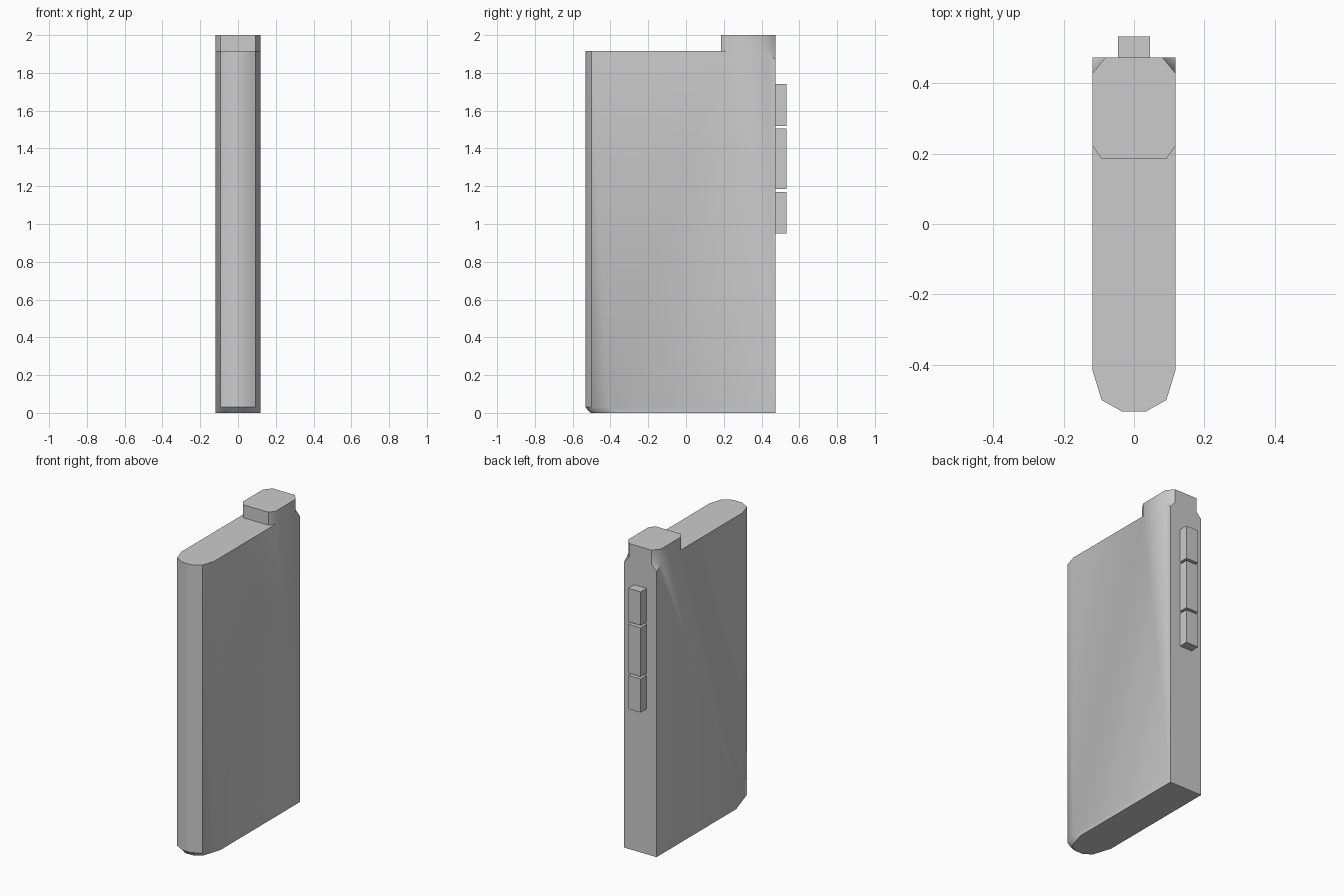
import bpy
import bmesh
from math import radians

cube = bpy.data.objects.get("Cube")
if cube:
    bpy.data.objects.remove(cube, do_unlink=True)

grey = bpy.data.materials.new("plain_grey")
grey.use_nodes = True
colour = (0.6, 0.6, 0.6, 1)
grey.diffuse_color = colour
grey.node_tree.nodes["Principled BSDF"].inputs["Base Color"].default_value = colour


def loft(name, rings):
    """Closed solid through (z, outline) rings with equal point counts."""
    bm = bmesh.new()
    loops = [[bm.verts.new((x, y, z)) for x, y in pts] for z, pts in rings]
    n = len(loops[0])
    for low, high in zip(loops, loops[1:]):
        for i in range(n):
            j = (i + 1) % n
            bm.faces.new((low[i], low[j], high[j], high[i]))
    bm.faces.new(loops[0][::-1])
    bm.faces.new(loops[-1])
    bmesh.ops.recalc_face_normals(bm, faces=bm.faces)
    mesh = bpy.data.meshes.new(name)
    bm.to_mesh(mesh)
    bm.free()
    obj = bpy.data.objects.new(name, mesh)
    bpy.context.collection.objects.link(obj)
    mesh.materials.append(grey)
    return obj


def mirrored(half):
    """Complete an outline from its +x half, listed front to back."""
    return half + [(-x, y) for x, y in reversed(half)]


def select(obj):
    bpy.ops.object.select_all(action="DESELECT")
    obj.select_set(True)
    bpy.context.view_layer.objects.active = obj


def cut(obj, cutter):
    cutter.hide_render = True
    select(obj)
    mod = obj.modifiers.new("cut", "BOOLEAN")
    mod.operation = "DIFFERENCE"
    mod.solver = "EXACT"
    mod.object = cutter
    bpy.ops.object.modifier_apply(modifier=mod.name)
    bpy.data.objects.remove(cutter, do_unlink=True)


# Body: rounded front, square back, bevelled front underside
W, BACK, STEP, TOP = 0.118, 0.473, 1.915, 2.0
outline = mirrored([(0.033, -0.533), (0.092, -0.5), (W, -0.415), (W, BACK)])
underside = mirrored([(0.03, -0.505), (0.08, -0.47), (W, -0.35), (W, BACK)])
body = loft("body", [(0, underside), (0.03, outline), (TOP, outline)])

# Step that leaves the raised mouthpiece at the back
step = mirrored([(0.147, -1), (0.147, 0.265), (0.092, 0.185)])
cut(body, loft("step_cutter", [(STEP, step), (2.2, step)]))

# Tapered cuts on the back top corners
for side in (1, -1):
    def corner(k):
        mx, my = W - k * 0.018, BACK - k * 0.023
        pts = [(mx + 0.074, my - 0.09), (W + 0.2, BACK + 0.2), (mx - 0.074, my + 0.09)]
        return [(side * x, y) for x, y in pts]
    cut(body, loft("corner_cutter", [(1.85, corner(-0.5)), (1.91, corner(1)), (2.2, corner(1))]))

select(body)
bpy.ops.object.shade_smooth_by_angle(angle=radians(40))

# Three buttons down the back
B = 0.045
button = [(B, BACK - 0.005), (B, 0.533), (-B, 0.533), (-B, BACK - 0.005)]
for name, low, high in (("lower_button", 0.95, 1.17),
                        ("middle_button", 1.185, 1.505),
                        ("upper_button", 1.52, 1.74)):
    loft(name, [(low, button), (high, button)])
